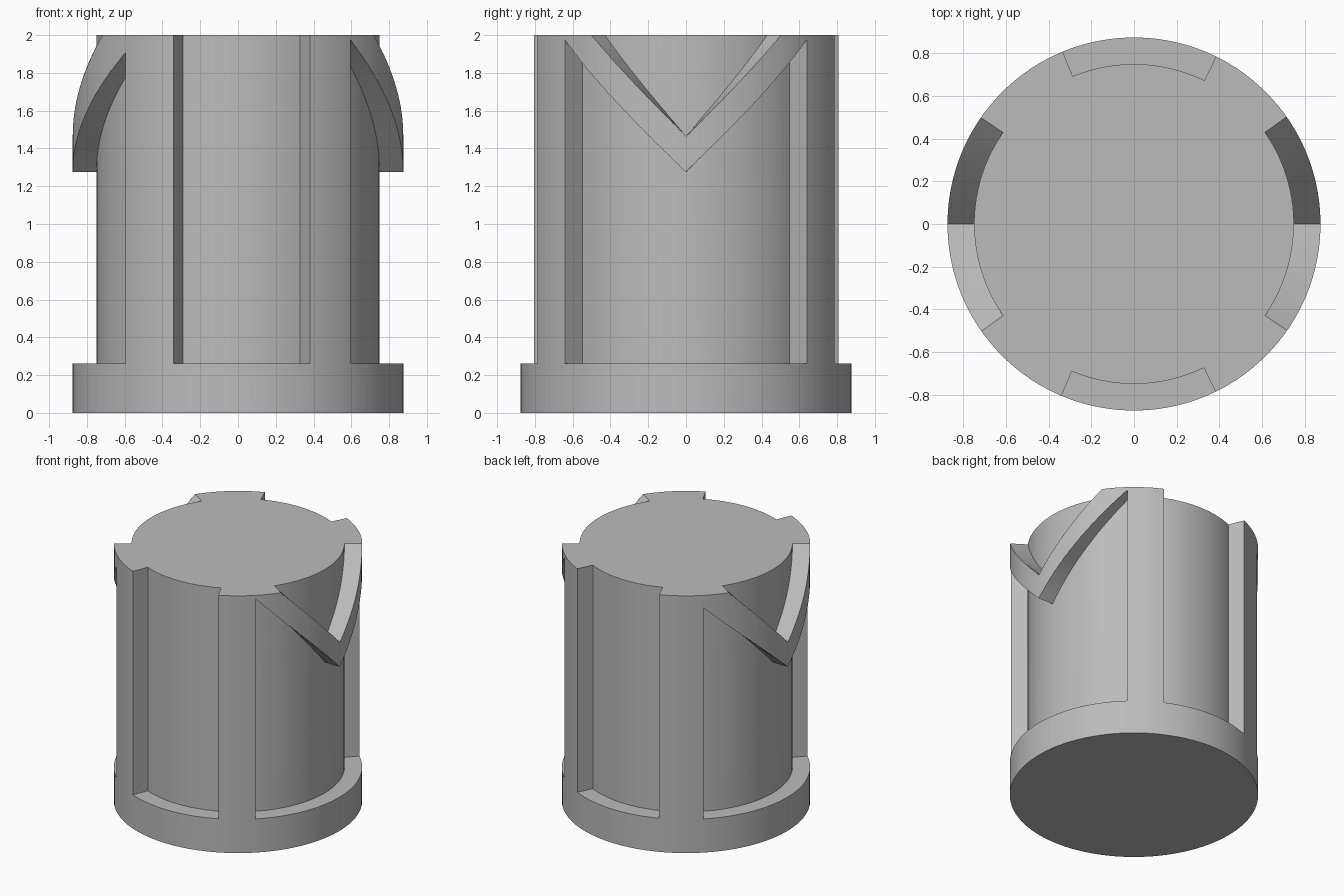
import bpy
import bmesh
from math import radians, cos, sin

if "Cube" in bpy.data.objects:
    bpy.data.objects.remove(bpy.data.objects["Cube"], do_unlink=True)

OUTER, CORE, HEIGHT, FLOOR = 0.875, 0.75, 2.0, 0.262
ABOVE = HEIGHT + 0.2

grey = bpy.data.materials.new("plain_grey")
grey.use_nodes = True
colour = (0.5, 0.5, 0.5, 1)
grey.diffuse_color = colour
grey.node_tree.nodes["Principled BSDF"].inputs["Base Color"].default_value = colour


def add_object(name, bm):
    bmesh.ops.recalc_face_normals(bm, faces=bm.faces)
    mesh = bpy.data.meshes.new(name)
    bm.to_mesh(mesh)
    bm.free()
    mesh.materials.append(grey)
    obj = bpy.data.objects.new(name, mesh)
    bpy.context.collection.objects.link(obj)
    return obj


def add_pocket(bm, centre, half, low, high, steps=32):
    """Curved block from the core outwards; low and high give z by angle."""
    rings = []
    for i in range(steps + 1):
        offset = half * (2 * i / steps - 1)
        a = radians(centre + offset)
        lo, hi = low(abs(offset)), high(abs(offset))
        rings.append([bm.verts.new((r * cos(a), r * sin(a), z))
                      for r, z in ((CORE, lo), (1, lo), (1, hi), (CORE, hi))])
    for p, q in zip(rings, rings[1:]):
        for k in range(4):
            n = (k + 1) % 4
            bm.faces.new((p[k], p[n], q[n], q[k]))
    bm.faces.new(rings[0])
    bm.faces.new(rings[-1])


# Solid round body
bm = bmesh.new()
bmesh.ops.create_cone(bm, cap_ends=True, segments=180, radius1=OUTER,
                      radius2=OUTER, depth=HEIGHT)
bmesh.ops.translate(bm, verts=bm.verts, vec=(0, 0, HEIGHT / 2))
body = add_object("ribbed_body", bm)

# Pockets: full height front and back, split by a V band at each side
bm = bmesh.new()
for centre, half in ((-88.5, 24.4), (88.2, 24.3)):
    add_pocket(bm, centre, half, lambda a: FLOOR, lambda a: ABOVE)
for centre, slope in ((0, 0.0149), (180, 0.0134)):
    add_pocket(bm, centre, 47, lambda a: FLOOR, lambda a: 1.275 + slope * a)
    add_pocket(bm, centre, 36, lambda a: 1.465 + 0.0153 * a, lambda a: ABOVE)
cutter = add_object("pocket_cutter", bm)
cutter.hide_render = True

# Cut the pockets, then shade the round walls smooth
cut = body.modifiers.new("pockets", "BOOLEAN")
cut.operation = "DIFFERENCE"
cut.solver = "EXACT"
cut.object = cutter
bpy.ops.object.select_all(action="DESELECT")
body.select_set(True)
bpy.context.view_layer.objects.active = body
bpy.ops.object.modifier_apply(modifier=cut.name)
bpy.data.objects.remove(cutter, do_unlink=True)
bpy.ops.object.shade_smooth_by_angle(angle=radians(30))
